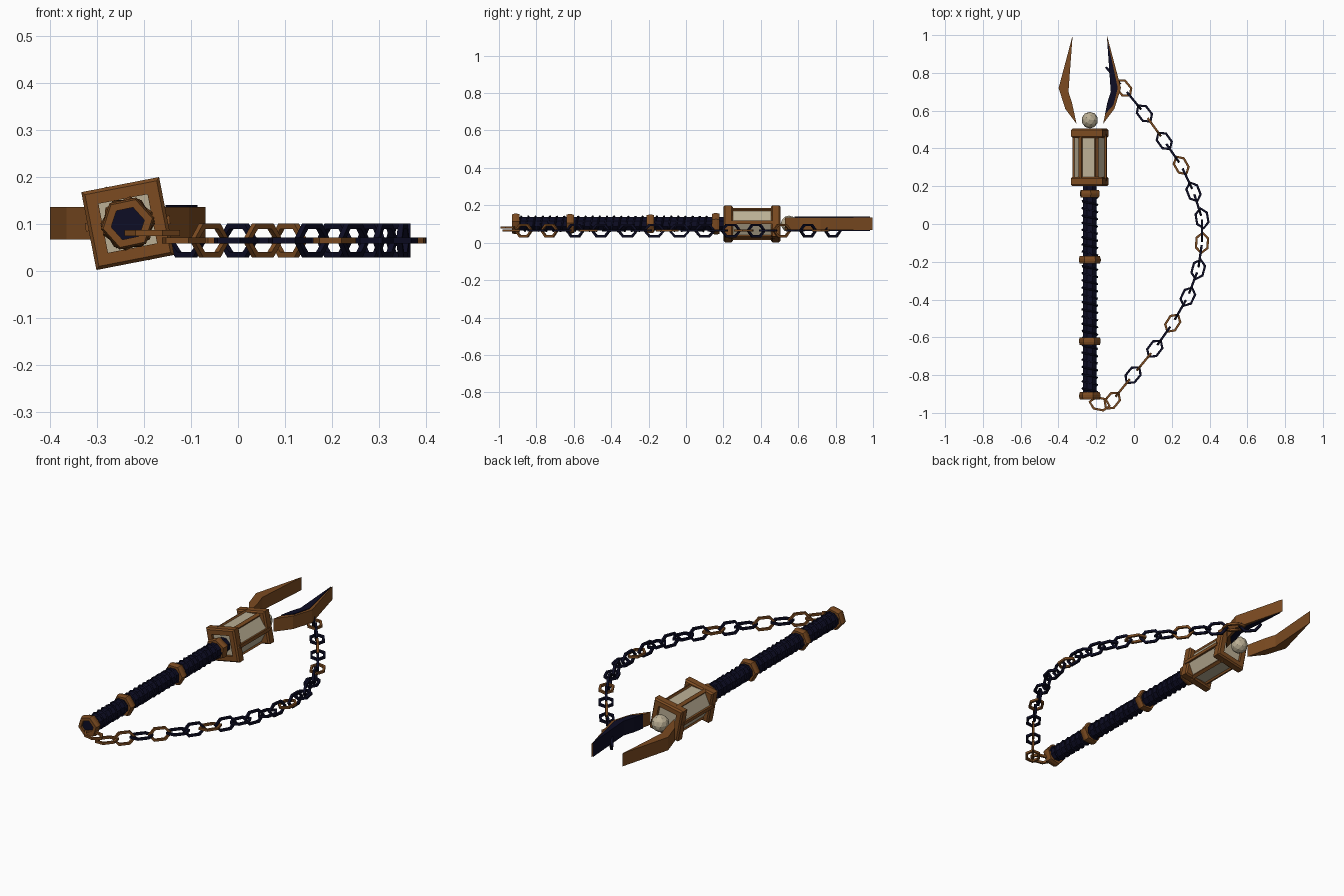
import bpy, bmesh, math
from mathutils import Matrix, Vector

if "Cube" in bpy.data.objects:
    bpy.data.objects.remove(bpy.data.objects["Cube"])

AX, AZ = -0.234, 0.101   # staff axis runs along y


def material(name, rgb):
    m = bpy.data.materials.new(name)
    m.use_nodes = True
    m.diffuse_color = (*rgb, 1)
    m.node_tree.nodes["Principled BSDF"].inputs["Base Color"].default_value = (*rgb, 1)
    return m


BRONZE = material("bronze brown", (0.20, 0.07, 0.015))
NAVY = material("dark navy", (0.004, 0.004, 0.018))
GLASS = material("pale beige", (0.50, 0.43, 0.30))


def finish(name, bm, mat):
    bmesh.ops.remove_doubles(bm, verts=bm.verts, dist=1e-5)
    bmesh.ops.recalc_face_normals(bm, faces=bm.faces)
    me = bpy.data.meshes.new(name)
    bm.to_mesh(me)
    bm.free()
    me.materials.append(mat)
    ob = bpy.data.objects.new(name, me)
    bpy.context.collection.objects.link(ob)
    return ob


def loft(name, rows, mat, wrap=True):
    """Skin a closed row of sections; wrap also joins each section's ends."""
    bm = bmesh.new()
    grid = [[bm.verts.new(p) for p in row] for row in rows]
    m = len(grid[0])
    for i in range(len(grid)):
        a, b = grid[i], grid[(i + 1) % len(grid)]
        for j in range(m if wrap else m - 1):
            k = (j + 1) % m
            bm.faces.new((a[j], a[k], b[k], b[j]))
    return finish(name, bm, mat)


def turned(name, sides, profile, turn, mat, wrap):
    """Faceted turning about the staff axis from (radius, y) points."""
    rows = []
    for i in range(sides):
        a = math.radians(turn) + math.tau * i / sides
        rows.append([(AX + r * math.cos(a), y, AZ + r * math.sin(a)) for r, y in profile])
    return loft(name, rows, mat, wrap)


def collar(name, sides, y, half, inner, outer, turn, chamfer=0.008):
    edge = outer * 0.92
    turned(name, sides, [(inner, y - half), (edge, y - half), (outer, y - half + chamfer),
                         (outer, y + half - chamfer), (edge, y + half), (inner, y + half)],
           turn, BRONZE, True)


def rod(name, sides, y0, y1, r, turn, mat):
    turned(name, sides, [(0, y0), (r, y0), (r, y1), (0, y1)], turn, mat, False)


def slab(name, outline, z0, z1, mat):
    bm = bmesh.new()
    face = bm.faces.new([bm.verts.new((x, y, z0)) for x, y in outline])
    new = bmesh.ops.extrude_face_region(bm, geom=[face])["geom"]
    bmesh.ops.translate(bm, vec=(0, 0, z1 - z0),
                        verts=[v for v in new if isinstance(v, bmesh.types.BMVert)])
    return finish(name, bm, mat)


# Handle with its collars
rod("handle", 8, -0.92, 0.23, 0.039, 22.5, NAVY)
for i, (y, turn) in enumerate([(-0.91, 12), (-0.62, 5), (-0.19, 0), (0.16, 25)]):
    collar(f"handle_collar_{i + 1}", 6, y, 0.02, 0.036, 0.058, turn, 0.015)

# Cord wound round the handle
cord = bpy.data.curves.new("handle_cord", "CURVE")
cord.dimensions = "3D"
cord.bevel_depth = 0.005
cord.bevel_resolution = 0
steps, turns = 240, 27
spline = cord.splines.new("POLY")
spline.points.add(steps)
for i, p in enumerate(spline.points):
    a = math.tau * turns * i / steps
    p.co = (AX + 0.041 * math.cos(a), -0.89 + 1.03 * i / steps, AZ + 0.041 * math.sin(a), 1)
cord.materials.append(NAVY)
bpy.context.collection.objects.link(bpy.data.objects.new("handle_cord", cord))

# Lantern: square end frames, six-sided glass and corner bars
for name, y in (("lantern_lower_frame", 0.225), ("lantern_upper_frame", 0.48)):
    collar(name, 4, y, 0.025, 0.075, 0.119, 56)
rod("lantern_glass", 6, 0.215, 0.49, 0.085, 5, GLASS)
for i in range(6):
    a = math.radians(5 + 60 * i)
    bm = bmesh.new()
    bmesh.ops.create_cube(bm, size=1, matrix=Matrix.Translation(
        (AX + 0.081 * math.cos(a), 0.352, AZ + 0.081 * math.sin(a)))
        @ Matrix.Rotation(-a, 4, "Y") @ Matrix.Diagonal((0.018, 0.25, 0.018, 1)))
    finish(f"lantern_bar_{i + 1}", bm, BRONZE)

# Orb above the lantern
bm = bmesh.new()
bmesh.ops.create_icosphere(bm, subdivisions=2, radius=0.044,
                           matrix=Matrix.Translation((AX, 0.55, AZ)))
finish("orb", bm, GLASS)

# Prongs: offsets from the axis, mirrored to both sides
PRONG = [(0.07, 0.53), (0.13, 0.61), (0.165, 0.72), (0.091, 0.998), (0.113, 0.70), (0.094, 0.64)]
INSERT = [(0.08, 0.58), (0.125, 0.63), (0.148, 0.72), (0.091, 0.985), (0.111, 0.70), (0.092, 0.64)]
for name, s in (("left_prong", 1), ("right_prong", -1)):
    slab(name, [(AX + s * x, y) for x, y in PRONG], 0.067, 0.136, BRONZE)
slab("left_prong_insert", [(AX + x, y) for x, y in INSERT], 0.063, 0.14, NAVY)

# Chain: hexagonal links, lying flat and standing upright in turn
HEX = [(0.06, 0), (0.029, 0.036), (-0.029, 0.036), (-0.06, 0), (-0.029, -0.036), (0.029, -0.036)]


def link(name, x, y, z, direction, upright, mat):
    frame = Matrix.Translation((x, y, z)) @ Matrix.Rotation(
        math.atan2(direction.y, direction.x), 4, "Z")
    if upright:
        frame = frame @ Matrix.Rotation(math.pi / 2, 4, "X")
    t = 0.006
    rows = [[frame @ Vector((px * kx, py * ky, h))
             for kx, ky, h in ((1, 1, -t), (1, 1, t), (0.78, 0.68, t), (0.78, 0.68, -t))]
            for px, py in HEX]
    loft(name, rows, mat)


PATH = [Vector(p) for p in (
    (-0.165, 0.85), (-0.055, 0.72), (0.055, 0.585), (0.16, 0.44), (0.25, 0.31),
    (0.315, 0.17), (0.36, 0.03), (0.36, -0.10), (0.34, -0.24), (0.285, -0.385),
    (0.205, -0.525), (0.11, -0.66), (-0.005, -0.80), (-0.115, -0.935))]
BROWN_LINKS = {1, 4, 7, 13, 19, 22, 24, 25}
for i in range(2 * len(PATH) - 2):
    k = (i + 1) // 2
    if i % 2 == 0:       # upright link between two flat ones
        pos, way = (PATH[k] + PATH[k + 1]) / 2, PATH[k + 1] - PATH[k]
    else:
        pos, way = PATH[k], PATH[min(k + 1, len(PATH) - 1)] - PATH[k - 1]
    link(f"chain_link_{i + 1}", pos.x, pos.y, 0.065, way, i % 2 == 0,
         BRONZE if i in BROWN_LINKS else NAVY)
link("chain_end_link", -0.182, -0.952, 0.081, Vector((1, -0.2)), False, BRONZE)
